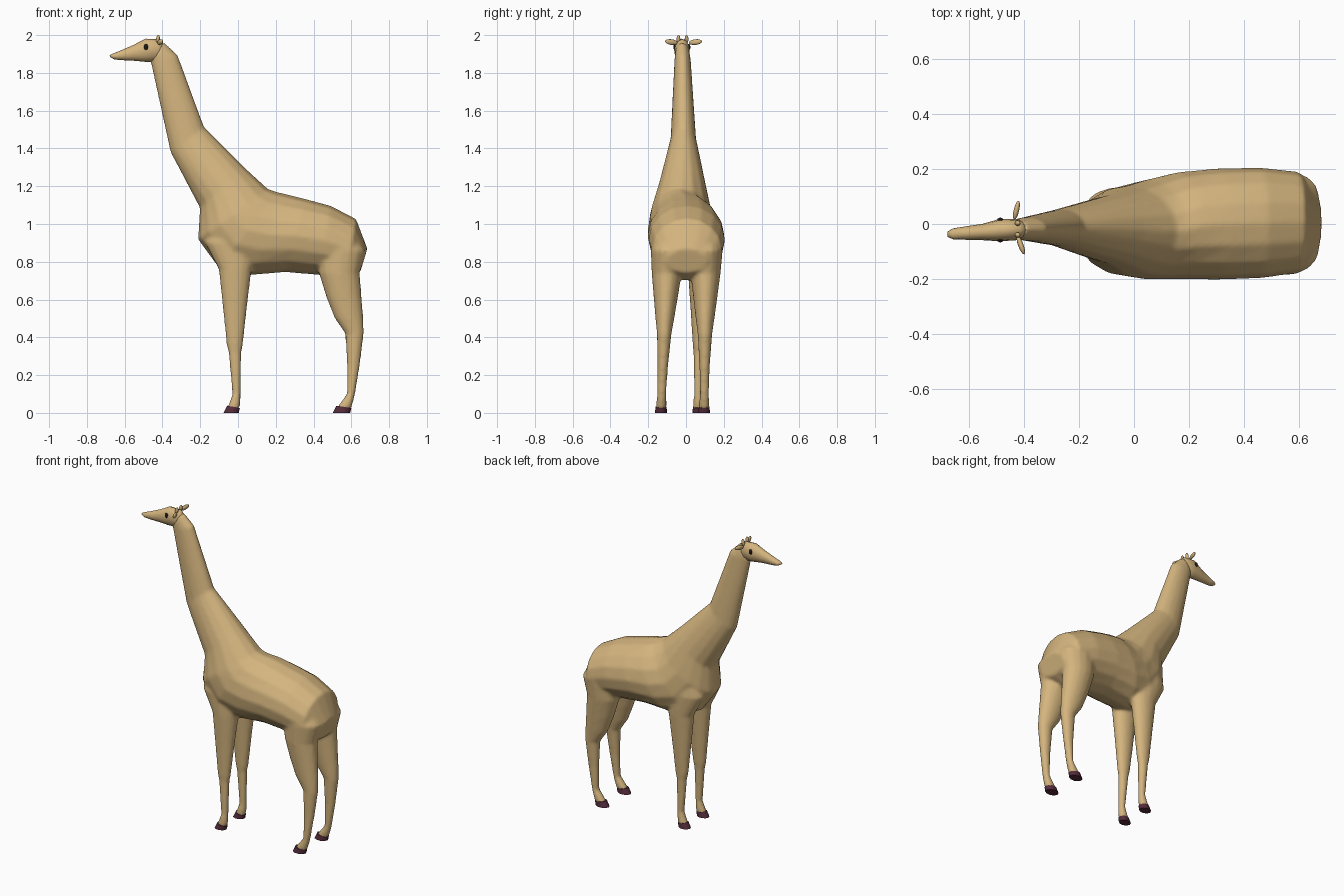
import bpy, bmesh, math
from mathutils import Vector, Matrix


def material(name, rgb):
    m = bpy.data.materials.new(name)
    m.diffuse_color = (*rgb, 1)
    return m


HIDE = material("tan_hide", (0.66, 0.46, 0.21))
HOOF = material("dark_hoof", (0.09, 0.025, 0.045))
EYE = material("black_eye", (0.01, 0.01, 0.01))


def loft(bm, sections, sides=16):
    """Skin elliptical rings: (x, z of one edge), (x, z of other edge), y centre, half width."""
    rings = []
    for (ax, az), (bx, bz), y, w in sections:
        c = Vector(((ax + bx) / 2, y, (az + bz) / 2))
        u = Vector(((ax - bx) / 2, 0, (az - bz) / 2))
        v = Vector((0, w, 0))
        rings.append([bm.verts.new(c + u * math.cos(t) + v * math.sin(t))
                      for t in (2 * math.pi * i / sides for i in range(sides))])
    for p, q in zip(rings, rings[1:]):
        for i in range(sides):
            j = (i + 1) % sides
            bm.faces.new((p[i], p[j], q[j], q[i]))
    bm.faces.new(rings[0])
    bm.faces.new(rings[-1])


def finish(bm, name, mat):
    bmesh.ops.recalc_face_normals(bm, faces=bm.faces)
    me = bpy.data.meshes.new(name)
    bm.to_mesh(me)
    bm.free()
    me.materials.append(mat)
    for p in me.polygons:
        p.use_smooth = True
    ob = bpy.data.objects.new(name, me)
    bpy.context.collection.objects.link(ob)
    return ob


def ellipsoid(name, centre, axis, size, mat):
    """Sphere stretched by size, local z turned to axis."""
    bm = bmesh.new()
    rot = Vector(axis).to_track_quat('Z', 'Y').to_matrix().to_4x4()
    bmesh.ops.create_uvsphere(bm, u_segments=12, v_segments=8, radius=1,
                              matrix=Matrix.Translation(centre) @ rot @ Matrix.Diagonal((*size, 1)))
    return finish(bm, name, mat)


# Torso and neck
body = bmesh.new()
loft(body, [
    ((-0.395, 1.965), (-0.465, 1.868), -0.02, 0.036),
    ((-0.318, 1.892), (-0.462, 1.855), -0.018, 0.043),
    ((-0.178, 1.512), (-0.358, 1.38), -0.014, 0.068),
    ((0.04, 1.295), (-0.202, 1.085), -0.02, 0.128),
    ((0.16, 1.185), (-0.212, 0.918), -0.026, 0.164),
    ((0.20, 1.172), (-0.10, 0.765), -0.02, 0.182),
    ((0.25, 1.16), (0.07, 0.73), -0.006, 0.195),
    ((0.36, 1.132), (0.25, 0.745), 0.0, 0.203),
    ((0.49, 1.097), (0.43, 0.73), 0.004, 0.202),
    ((0.625, 1.027), (0.57, 0.70), 0.006, 0.185),
    ((0.685, 0.87), (0.645, 0.74), 0.004, 0.11),
])

# Leg outlines: z, front x, back x, half width
FRONT = [(1.02, -0.14, 0.08, 0.05), (0.90, -0.175, 0.10, 0.065), (0.76, -0.102, 0.072, 0.060),
         (0.55, -0.08, 0.047, 0.044), (0.36, -0.060, 0.026, 0.031), (0.32, -0.050, 0.018, 0.027),
         (0.10, -0.030, 0.014, 0.022), (0.065, -0.042, 0.014, 0.026), (0.02, -0.060, 0.008, 0.028)]
HIND = [(0.98, 0.42, 0.60, 0.06), (0.86, 0.42, 0.674, 0.09), (0.74, 0.428, 0.645, 0.080),
        (0.61, 0.468, 0.655, 0.064), (0.50, 0.512, 0.664, 0.050), (0.42, 0.568, 0.666, 0.039),
        (0.25, 0.577, 0.645, 0.028), (0.10, 0.577, 0.620, 0.024), (0.065, 0.55, 0.612, 0.027),
        (0.02, 0.518, 0.598, 0.029)]

# Each leg leans from its hip y to its foot y
for name, outline, y_hip, y_foot in (
        ("front_right_hoof", FRONT, -0.105, -0.130), ("front_left_hoof", FRONT, 0.070, 0.064),
        ("hind_right_hoof", HIND, -0.095, -0.133), ("hind_left_hoof", HIND, 0.105, 0.096)):
    loft(body, [((x0, z), (x1, z), y_foot + (y_hip - y_foot) * z / 0.9, w)
                for z, x0, x1, w in outline])
    # Hoof
    _, x0, x1, w = outline[-1]
    hoof = bmesh.new()
    loft(hoof, [((x0 + 0.003, 0.038), (x1 + 0.002, 0.026), y_foot, w),
                ((x0 - 0.016, 0), (x1 - 0.004, 0), y_foot, w + 0.004)], 10)
    ob = finish(hoof, name, HOOF)
    for p in ob.data.polygons:
        p.use_smooth = len(p.vertices) == 4

# Fuse torso, neck and legs into one continuous skin
skin = finish(body, "body_neck_and_legs", HIDE)
rm = skin.modifiers.new("fuse", 'REMESH')
rm.mode = 'VOXEL'
rm.voxel_size = 0.01
rm.use_smooth_shade = True
sm = skin.modifiers.new("blend", 'SMOOTH')
sm.factor = 0.5
sm.iterations = 6

# Head
head = bmesh.new()
loft(head, [
    ((-0.385, 1.945), (-0.405, 1.885), -0.02, 0.025),
    ((-0.415, 1.978), (-0.44, 1.858), -0.02, 0.039),
    ((-0.49, 1.981), (-0.485, 1.858), -0.022, 0.041),
    ((-0.555, 1.947), (-0.545, 1.864), -0.029, 0.030),
    ((-0.63, 1.915), (-0.625, 1.868), -0.034, 0.023),
    ((-0.662, 1.903), (-0.655, 1.872), -0.036, 0.020),
    ((-0.68, 1.894), (-0.676, 1.883), -0.037, 0.010),
], 12)
finish(head, "head", HIDE)

# Ears, horns and eyes on both sides of the head
for side, ear_c, ear_dir, horn_y, eye_y in (
        ("right", (-0.412, -0.077, 1.963), (0.022, -0.06, 0.008), -0.040, -0.058),
        ("left", (-0.428, 0.050, 1.963), (0.016, 0.07, 0.008), 0.003, 0.0145)):
    ellipsoid(side + "_ear", ear_c, ear_dir, (0.010, 0.015, 0.036), HIDE)
    ellipsoid(side + "_horn", (-0.424, horn_y, 1.978), (0.15, 0, 1), (0.010, 0.010, 0.023), HIDE)
    ellipsoid(side + "_eye", (-0.487, eye_y, 1.936), (0, 0, 1), (0.011, 0.009, 0.017), EYE)
